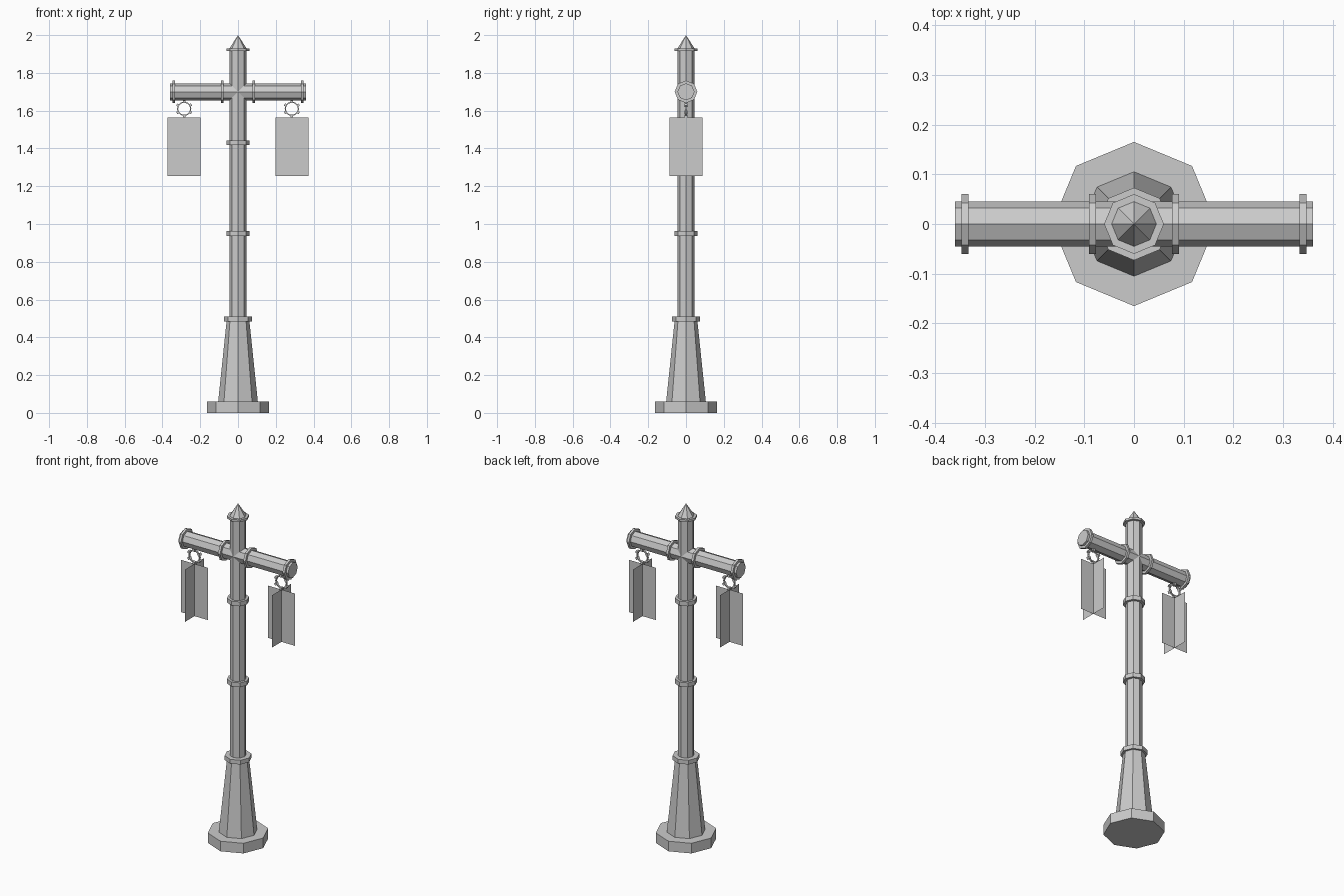
import bpy, bmesh
from math import pi, radians, sin, cos
from mathutils import Matrix, Vector

if "Cube" in bpy.data.objects:
    bpy.data.objects.remove(bpy.data.objects["Cube"])


def finish(name, bm):
    me = bpy.data.meshes.new(name)
    bm.to_mesh(me)
    bm.free()
    ob = bpy.data.objects.new(name, me)
    bpy.context.collection.objects.link(ob)
    return ob


def octagon(name, r1, r2, start, end, along_x=False):
    """Eight-sided (tapered) prism with corners on the axes, along z or along the arm."""
    bm = bmesh.new()
    bmesh.ops.create_cone(bm, cap_ends=True, segments=8, radius1=r1, radius2=r2,
                          depth=end - start,
                          matrix=Matrix.Translation((0, 0, (start + end) / 2)))
    if along_x:
        bm.transform(Matrix.Translation((0, 0, ARM_Z)) @ Matrix.Rotation(pi / 2, 4, 'Y'))
    bmesh.ops.remove_doubles(bm, verts=bm.verts, dist=1e-5)
    return finish(name, bm)


def mirror_x(ob):
    ob.modifiers.new("Mirror", 'MIRROR').use_axis[0] = True


ARM_Z = 1.70
HANG_X = 0.285
RING_Z = 1.61

# Post: plinth, tapered pedestal, shaft and pointed finial
octagon("plinth", 0.165, 0.165, 0, 0.06)
octagon("pedestal", 0.105, 0.06, 0.06, 0.49)
octagon("pedestal_collar", 0.073, 0.073, 0.485, 0.51)
octagon("shaft", 0.045, 0.045, 0.51, 1.93)
octagon("finial", 0.045, 0, 1.93, 2.0)

# Bands around the shaft
for i, (z, h) in enumerate([(0.95, 0.026), (1.43, 0.026), (1.922, 0.013)]):
    octagon(f"shaft_band_{i + 1}", 0.06, 0.06, z - h / 2, z + h / 2)

# Cross arm and its bands
octagon("cross_arm", 0.045, 0.045, -0.36, 0.36, along_x=True)
for label, x in (("inner", 0.083), ("outer", 0.34)):
    mirror_x(octagon(f"arm_band_{label}", 0.06, 0.06, x - 0.007, x + 0.007, along_x=True))

# Hanging ring: square-section hoop swept around the y axis
centre = Vector((HANG_X, 0, RING_Z))
bm = bmesh.new()
section = [bm.verts.new(centre + Vector((r, y, 0)))
           for r, y in ((0.032, -0.005), (0.038, -0.005), (0.038, 0.005), (0.032, 0.005))]
edges = [bm.edges.new((section[i], section[(i + 1) % 4])) for i in range(4)]
bmesh.ops.spin(bm, geom=section + edges, cent=centre, axis=(0, 1, 0),
               angle=2 * pi, steps=12, use_merge=True)
bmesh.ops.recalc_face_normals(bm, faces=bm.faces)
# Six knuckles on the hoop
for i in range(6):
    a = radians(90 + 60 * i)
    pos = centre + Vector((cos(a), 0, sin(a))) * 0.038
    bmesh.ops.create_cube(bm, size=1, matrix=Matrix.Translation(pos)
                          @ Matrix.Rotation(-a, 4, 'Y')
                          @ Matrix.Diagonal((0.014, 0.018, 0.014, 1)))
mirror_x(finish("hanging_ring", bm))

# Hanging foliage: two crossed flat cards
bm = bmesh.new()
for turn in (0, pi / 2):
    bmesh.ops.create_grid(bm, x_segments=1, y_segments=1, size=0.5,
                          matrix=Matrix.Translation((HANG_X, 0, 1.41))
                          @ Matrix.Rotation(turn, 4, 'Z')
                          @ Matrix.Rotation(pi / 2, 4, 'X')
                          @ Matrix.Diagonal((0.175, 0.31, 1, 1)))
mirror_x(finish("hanging_cards", bm))
